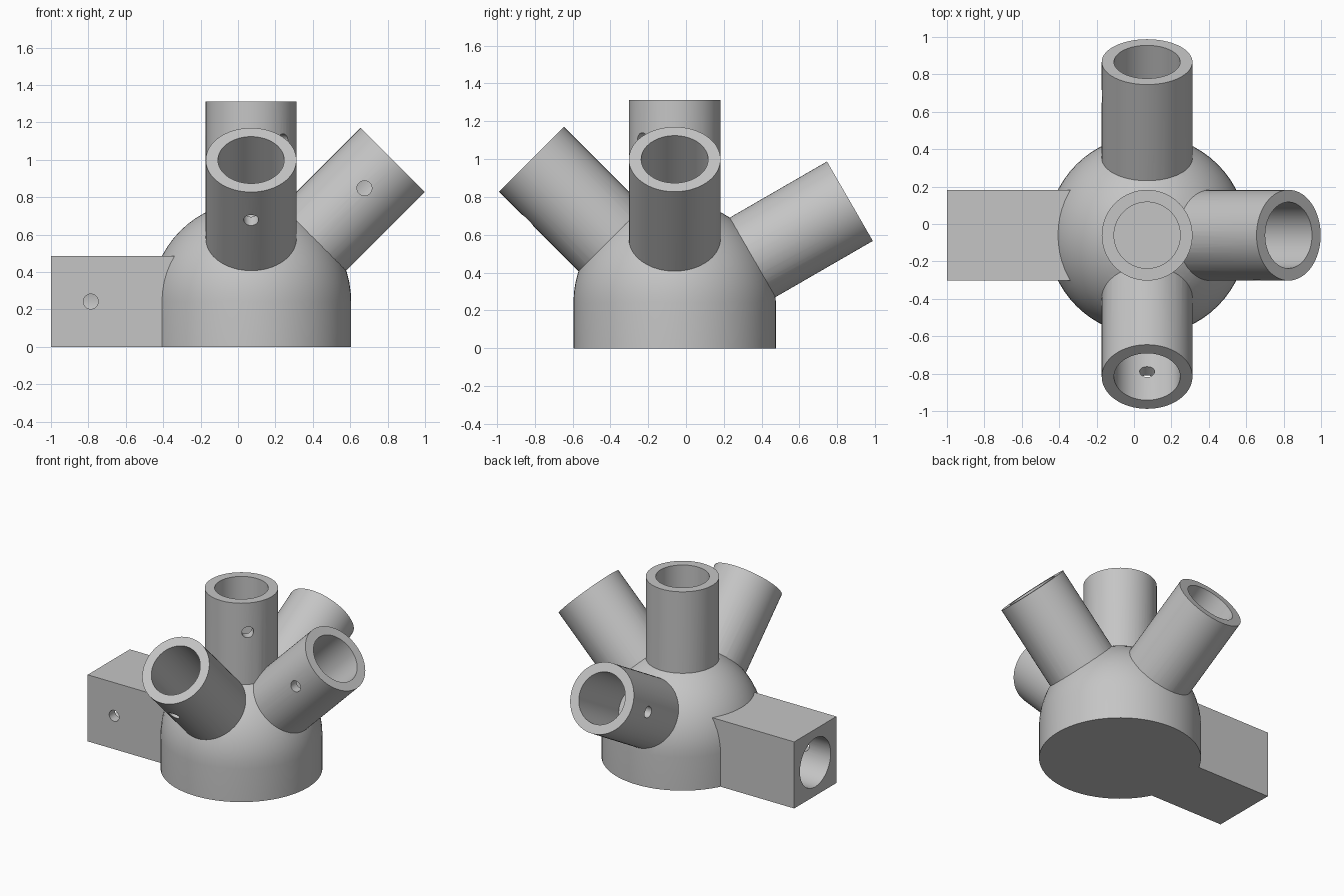
import bpy, bmesh
from math import cos, sin, pi, radians
from mathutils import Vector

if "Cube" in bpy.data.objects:
    bpy.data.objects.remove(bpy.data.objects["Cube"], do_unlink=True)

SIDES = 64
HALF = 0.2425                        # outer radius of the sockets
BORE = 0.177
DOME = 0.535
REACH = 1.07                         # hub centre to socket mouth
PIN_AT = 0.857                       # hub centre to pin hole
HUB = Vector((0.07, -0.06, HALF))

grey = bpy.data.materials.new("plain grey")
grey.use_nodes = True
colour = (0.56, 0.56, 0.56, 1)
grey.diffuse_color = colour
grey.node_tree.nodes["Principled BSDF"].inputs["Base Color"].default_value = colour


def rod(name, start, end, radius, sides=SIDES):
    """Solid cylinder between two points."""
    axis = end - start
    bpy.ops.mesh.primitive_cylinder_add(
        vertices=sides, radius=radius, depth=axis.length,
        location=(start + end) / 2, rotation=axis.to_track_quat('Z', 'Y').to_euler())
    ob = bpy.context.object
    ob.name = name
    ob.data.materials.append(grey)
    return ob


def combine(target, tool, operation):
    """Apply a boolean and discard the tool."""
    mod = target.modifiers.new(tool.name, 'BOOLEAN')
    mod.operation, mod.object, mod.solver = operation, tool, 'EXACT'
    bpy.context.view_layer.objects.active = target
    bpy.ops.object.modifier_apply(modifier=mod.name)
    bpy.data.objects.remove(tool, do_unlink=True)


# Hub: short drum with a domed top, lathed from a profile
bm = bmesh.new()
steps = 16
profile = [(0, 0, 0), (DOME, 0, 0)]
profile += [(DOME * cos(a), 0, HALF + DOME * sin(a))
            for a in (i * pi / 2 / steps for i in range(steps))]
profile.append((0, 0, HALF + DOME))
verts = [bm.verts.new(p) for p in profile]
edges = [bm.edges.new(pair) for pair in zip(verts, verts[1:])]
bmesh.ops.spin(bm, geom=verts + edges, cent=(0, 0, 0), axis=(0, 0, 1),
               angle=2 * pi, steps=SIDES)
bmesh.ops.remove_doubles(bm, verts=bm.verts, dist=0.0005)
bmesh.ops.dissolve_degenerate(bm, edges=bm.edges, dist=0.0005)
bmesh.ops.recalc_face_normals(bm, faces=bm.faces)
mesh = bpy.data.meshes.new("hub_connector")
bm.to_mesh(mesh)
bm.free()
mesh.materials.append(grey)
hub = bpy.data.objects.new("hub_connector", mesh)
hub.location = (HUB.x, HUB.y, 0)
bpy.context.collection.objects.link(hub)

# Socket name, axis, and the side its pin hole faces
s, back = cos(pi / 4), radians(30)
sockets = [
    ("top_socket", (0, 0, 1), (s, -s, 0)),
    ("left_socket", (s, 0, s), (0, -1, 0)),
    ("front_socket", (0, -s, s), (0, -s, -s)),
    ("back_socket", (0, cos(back), sin(back)), (-1, 0, 0)),
    ("square_socket", (-1, 0, 0), (0, -1, 0)),
]

# Socket bodies
for name, axis, _ in sockets:
    axis = Vector(axis)
    if name == "square_socket":
        length = REACH - 0.1
        bpy.ops.mesh.primitive_cube_add(size=1, location=HUB + axis * (REACH - length / 2))
        body = bpy.context.object
        body.name = name
        body.scale = (length, 2 * HALF, 2 * HALF)
        body.data.materials.append(grey)
    else:
        body = rod(name, HUB + axis * 0.2, HUB + axis * REACH, HALF)
    combine(hub, body, 'UNION')

# Bores and pin holes
for name, axis, side in sockets:
    axis, side = Vector(axis), Vector(side)
    bore = rod(name + "_bore", HUB + axis * 0.54, HUB + axis * (REACH + 0.1), BORE)
    combine(hub, bore, 'DIFFERENCE')
    pin = HUB + axis * PIN_AT
    hole = rod(name + "_pin_hole", pin + side * 0.1, pin + side * 0.3, 0.04, 24)
    combine(hub, hole, 'DIFFERENCE')

bpy.ops.object.select_all(action='DESELECT')
hub.select_set(True)
bpy.context.view_layer.objects.active = hub
bpy.ops.object.shade_smooth_by_angle(angle=radians(22))
